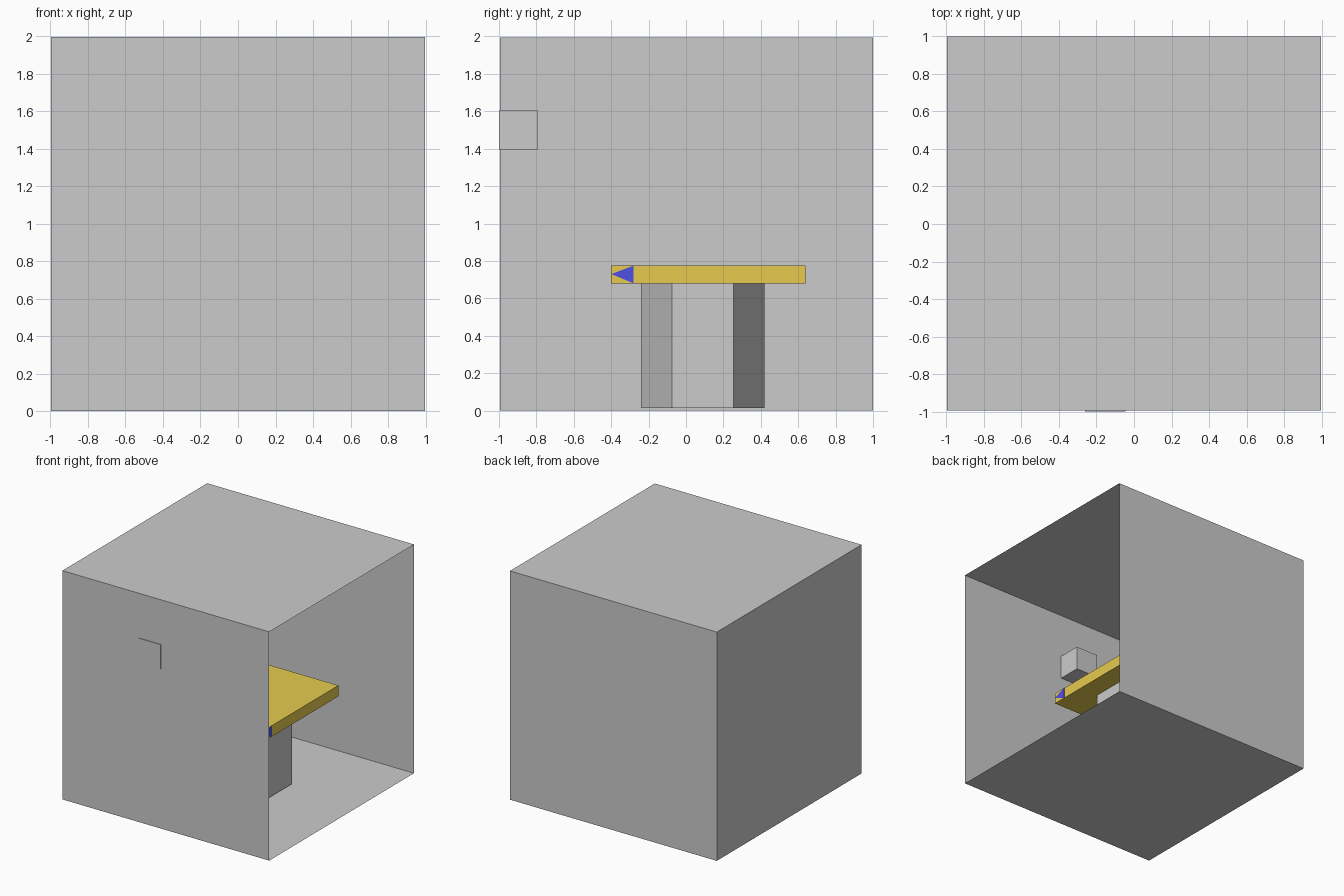
import bpy, bmesh, math

if "Cube" in bpy.data.objects:
    bpy.data.objects.remove(bpy.data.objects["Cube"])


def finish(name, bm, color=None):
    mesh = bpy.data.meshes.new(name)
    bm.to_mesh(mesh)
    bm.free()
    obj = bpy.data.objects.new(name, mesh)
    bpy.context.collection.objects.link(obj)
    if color:
        mat = bpy.data.materials.new(name + "_paint")
        mat.diffuse_color = color
        mat.use_nodes = True
        mat.node_tree.nodes["Principled BSDF"].inputs["Base Color"].default_value = mat.diffuse_color
        mesh.materials.append(mat)
    return obj


def box(name, low, high, color=None, open_right=False):
    bm = bmesh.new()
    bmesh.ops.create_cube(bm, size=1)
    for v in bm.verts:
        v.co = [(l + h) / 2 + c * (h - l) for l, h, c in zip(low, high, v.co)]
    bm.normal_update()
    if open_right:
        faces = [f for f in bm.faces if f.normal.x > 0.9]
        bmesh.ops.delete(bm, geom=faces, context='FACES')
    return finish(name, bm, color)


def cone(name, sides, r1, r2, depth, location, rotation_z=0.0, color=None):
    bm = bmesh.new()
    bmesh.ops.create_cone(bm, cap_ends=True, segments=sides,
                          radius1=r1, radius2=r2, depth=depth)
    obj = finish(name, bm, color)
    obj.location = location
    obj.rotation_euler.z = rotation_z
    return obj


# Thin-walled room, open on the right
box("room_shell", (-0.997, -0.994, 0), (0.997, 1, 1.994), open_right=True)

# Block set into the front wall
box("wall_block", (-0.26, -1, 1.395), (-0.045, -0.79, 1.605))

# Table: square top on a six-sided pedestal with flats facing +x and -x
box("table_top", (-0.52, -0.40, 0.68), (0.52, 0.64, 0.775), (0.80, 0.60, 0.08, 1))
leg = cone("table_pedestal", 6, 0.33, 0.33, 0.665, (0.054, 0.09, 0.3475))
# align a corner with the y axis
if not any(abs(v.co.x) < 1e-4 for v in leg.data.vertices):
    leg.rotation_euler.z = math.radians(30)

# Blue triangular marker on the table edge, pointing to the front
bm = bmesh.new()
tri = [bm.verts.new((0.519, y, z))
       for y, z in ((-0.40, 0.73), (-0.28, 0.68), (-0.28, 0.775))]
face = bm.faces.new(tri)
out = bmesh.ops.extrude_face_region(bm, geom=[face])
for v in out["geom"]:
    if isinstance(v, bmesh.types.BMVert):
        v.co.x = 0.523
bmesh.ops.recalc_face_normals(bm, faces=bm.faces[:])
finish("edge_marker", bm, (0.08, 0.08, 0.80, 1))
